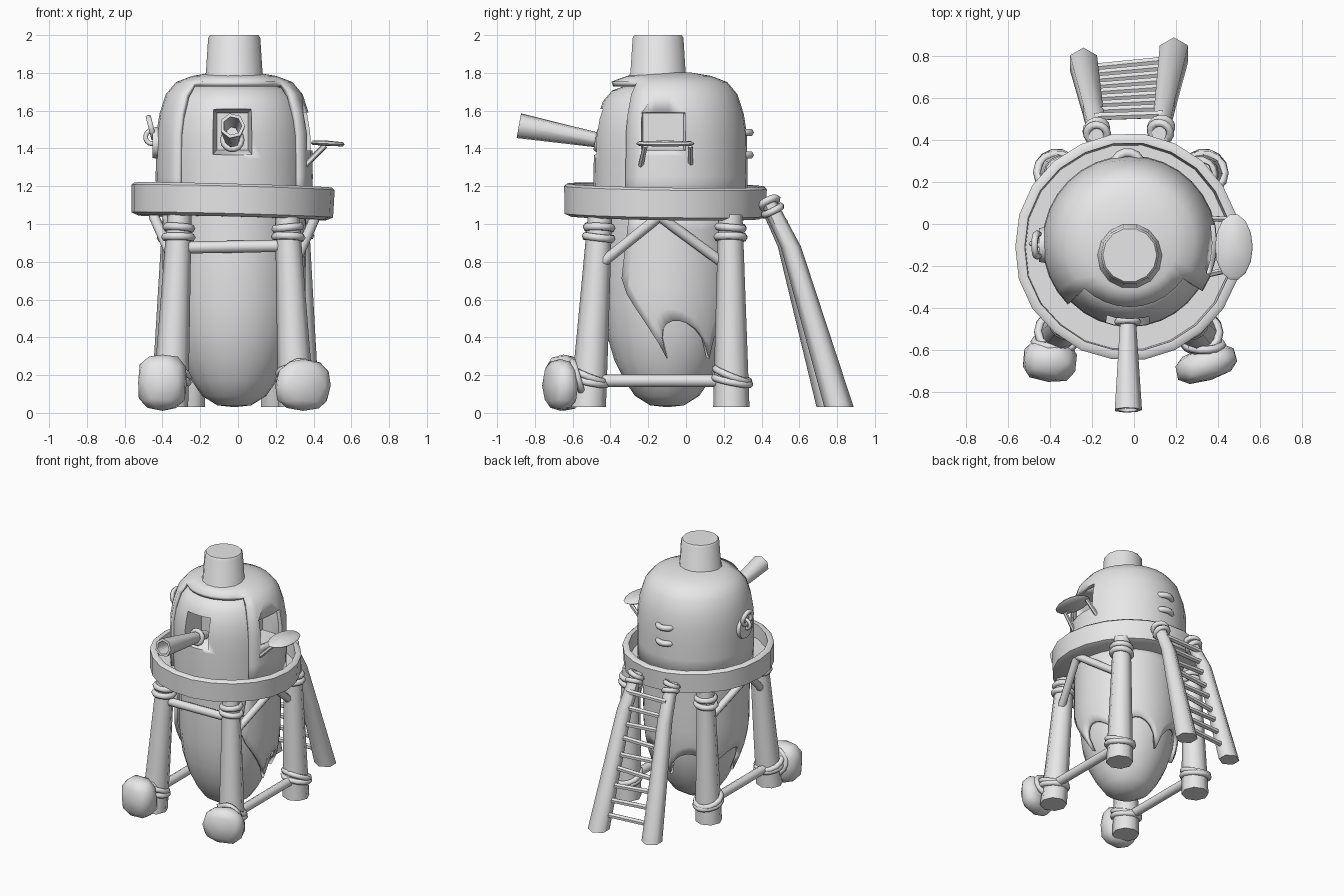
import bpy, bmesh, math, random
from mathutils import Vector, Matrix

if "Cube" in bpy.data.objects:
    bpy.data.objects.remove(bpy.data.objects["Cube"])

random.seed(4)
GREY = bpy.data.materials.new("plain grey")
GREY.diffuse_color = (0.8, 0.8, 0.8, 1)
GREY.use_nodes = True
GREY.node_tree.nodes["Principled BSDF"].inputs["Base Color"].default_value = GREY.diffuse_color
CX, CY = -0.02, -0.10


def finish(bm, name, angle=50):
    bmesh.ops.remove_doubles(bm, verts=bm.verts, dist=1e-5)
    bmesh.ops.recalc_face_normals(bm, faces=bm.faces)
    me = bpy.data.meshes.new(name)
    bm.to_mesh(me)
    bm.free()
    ob = bpy.data.objects.new(name, me)
    bpy.context.collection.objects.link(ob)
    me.materials.append(GREY)
    bpy.ops.object.select_all(action='DESELECT')
    ob.select_set(True)
    bpy.context.view_layer.objects.active = ob
    bpy.ops.object.shade_smooth_by_angle(angle=math.radians(angle))
    return ob


def skin(bm, rows, closed=True, keep=lambda i, j: True):
    """Join rows of points with quads."""
    vs = [[bm.verts.new(p) for p in row] for row in rows]
    n = len(vs[0])
    for i in range(len(vs) - 1):
        for j in range(n if closed else n - 1):
            k = (j + 1) % n
            if keep(i, j):
                bm.faces.new((vs[i][j], vs[i][k], vs[i + 1][k], vs[i + 1][j]))
    # collapse the poles into triangles
    bmesh.ops.remove_doubles(bm, verts=bm.verts, dist=1e-5)
    bmesh.ops.dissolve_degenerate(bm, edges=bm.edges, dist=1e-6)


def lathe(name, prof, n, loc, axis=(0, 0, 1), keep=lambda i, j: True, jitter=0.0, angle=50):
    q = Vector((0, 0, 1)).rotation_difference(Vector(axis))
    bm = bmesh.new()
    rows = []
    wob = [1 + random.uniform(-jitter, jitter) for _ in range(n)]
    for r, z in prof:
        rows.append([Vector(loc) + q @ Vector((r * wob[j] * math.cos(2 * math.pi * j / n),
                                               r * wob[j] * math.sin(2 * math.pi * j / n), z))
                     for j in range(n)])
    skin(bm, rows, True, keep)
    return finish(bm, name, angle)


def tube(name, a, b, r0, r1=None, n=8):
    d = Vector(b) - Vector(a)
    return lathe(name, [(0, 0), (r0, 0), (r1 or r0, d.length), (0, d.length)], n, a, d)


def post(name, path, n=8):
    """Upright pole with level ends; path points are x, y, z, radius."""
    bm = bmesh.new()
    path = [(*path[0][:3], 0)] + path + [(*path[-1][:3], 0)]
    skin(bm, [[(x + r * math.sin(2 * math.pi * j / n), y + r * math.cos(2 * math.pi * j / n), z)
               for j in range(n)] for x, y, z, r in path])
    return finish(bm, name, 62)


def ring(name, loc, axis, R, r, n=14, m=6):
    prof = [(R + r * math.cos(2 * math.pi * i / m), r * math.sin(2 * math.pi * i / m)) for i in range(m + 1)]
    return lathe(name, prof, n, loc, axis, angle=70)


def cutter(name, centre, size, axis, taper):
    """Hidden box, narrowed at its inner end, for cutting windows."""
    bm = bmesh.new()
    bmesh.ops.create_cube(bm, size=1)
    for v in bm.verts:
        inner = v.co.y > 0 if axis == 'y' else v.co.x < 0
        t = taper if inner else 1
        v.co = Vector([c * s * (1 if a == axis else t) for c, s, a in zip(v.co, size, 'xyz')]) + Vector(centre)
    ob = finish(bm, name)
    ob.hide_render = True
    ob.hide_viewport = True
    return ob


def cut(ob, tool):
    m = ob.modifiers.new("window", 'BOOLEAN')
    m.operation, m.object, m.solver = 'DIFFERENCE', tool, 'EXACT'


# Upper cabin: inner dome, and a hood over it that is open at the front
dome = [(0.398, 1.07), (0.402, 1.25), (0.40, 1.36), (0.398, 1.48), (0.382, 1.58), (0.35, 1.68),
        (0.30, 1.74), (0.22, 1.77), (0.12, 1.787), (0, 1.79)]
inner = lathe("inner_cabin", [(0, 1.07)] + [(r * 0.97, 1.07 + (z - 1.07) * 0.95) for r, z in dome],
              32, (CX, CY, 0))
hood = lathe("hood", dome, 32, (CX, CY + 0.01, 0), keep=lambda i, j: not (i < 6 and 20 <= j < 29))
sol = hood.modifiers.new("thickness", 'SOLIDIFY')
sol.thickness, sol.offset = 0.028, 0
gun_port = cutter("gun_port_cutter", (-0.03, -0.41, 1.49), (0.22, 0.24, 0.26), 'y', 0.75)
side_port = cutter("side_port_cutter", (0.34, -0.12, 1.49), (0.24, 0.24, 0.21), 'x', 0.9)
cut(inner, gun_port)
cut(inner, side_port)
cut(hood, side_port)

# Chimney
lathe("chimney", [(0, 1.72), (0.18, 1.75), (0.15, 1.80), (0.138, 1.985), (0.128, 2.0), (0, 2.0)],
      14, (-0.02, -0.148, 0))

# Cannon with hollow muzzle and collar
a, b = Vector((-0.03, -0.36, 1.425)), Vector((-0.03, -0.885, 1.52))
L = (b - a).length
lathe("cannon", [(0, 0), (0.033, 0), (0.068, L), (0.05, L), (0.03, L - 0.2), (0, L - 0.2)], 7, a, b - a, angle=55)
ring("cannon_collar", a.lerp(b, 0.2), b - a, 0.047, 0.018)

# Side awning with struts
aw = lathe("awning", [(0, -0.012), (0.9, -0.01), (1, 0), (0.9, 0.012), (0, 0.016)], 14, (0, 0, 0))
aw.data.transform(Matrix.Translation((0.475, -0.11, 1.425)) @ Matrix.Rotation(0.05, 4, 'Y')
                  @ Matrix.Diagonal((0.09, 0.158, 1, 1)))
for y in (-0.24, 0.025):
    tube("awning_strut", (0.35, y, 1.305), (0.46, y * 0.9, 1.415), 0.015, n=6)

# Hatch plate and shackle on the left, staples on the back
tube("hatch_plate", (-0.41, -0.10, 1.43), (-0.452, -0.10, 1.43), 0.088, 0.08, 12)
ring("shackle", (-0.46, -0.10, 1.51), (1, 0, 0.25), 0.055, 0.016)
ring("shackle_link", (-0.455, -0.10, 1.46), (0.2, 1, 0), 0.035, 0.013)
for z in (1.365, 1.485):
    ring("staple", (-0.03, 0.275, z), (0, 0, 1), 0.065, 0.022)

# Round platform with raised rim, tilted a little
deck = lathe("platform", [(0, -0.08), (0.50, -0.085), (0.535, -0.07), (0.54, 0.075), (0.525, 0.088),
                          (0.495, 0.085), (0.488, -0.02), (0, -0.02)], 22, (0, 0, 0), jitter=0.006)
deck.data.transform(Matrix.Translation((-0.03, -0.11, 1.118)) @ Matrix.Rotation(0.026, 4, 'Y')
                    @ Matrix.Rotation(-0.015, 4, 'X'))

# Lower hull and its ragged outer shell
hull = [(0, 0.03), (0.09, 0.04), (0.17, 0.09), (0.225, 0.17), (0.28, 0.28), (0.32, 0.42),
        (0.342, 0.6), (0.345, 0.8), (0.345, 1.06), (0, 1.06)]
lathe("hull", hull, 20, (CX, CY, 0))


def hull_radius(z):
    for (r0, z0), (r1, z1) in zip(hull, hull[1:]):
        if z0 <= z <= z1:
            return r0 + (r1 - r0) * (z - z0) / (z1 - z0)
    return 0.345


bm = bmesh.new()
cols, steps, rows = 36, 9, []
for i in range(steps + 1):
    row = []
    for j in range(cols + 1):
        u = j / cols
        hem = 0.29 + 0.2 * abs(math.sin(u * math.pi * 4)) ** 0.6
        z = hem + (1.05 - hem) * i / steps
        swing = 40 * min(1, max(0, (z - 0.3) / 0.38)) - 8 * max(0, z - 0.7) / 0.35
        ang = math.radians(-swing + u * (180 + 2 * swing))
        r = hull_radius(z) + 0.022
        row.append((CX + r * math.cos(ang), CY + r * math.sin(ang), z))
    rows.append(row)
skin(bm, rows, closed=False)
shell = finish(bm, "outer_shell")
sol = shell.modifiers.new("thickness", 'SOLIDIFY')
sol.thickness, sol.offset = 0.025, 0

# Four legs with rope lashings: top x, y then foot x, y
legs = [("front", -0.31, -0.455, -0.36, -0.52), ("front", 0.26, -0.455, 0.31, -0.52),
        ("back", -0.335, 0.235, -0.365, 0.24), ("back", 0.31, 0.235, 0.335, 0.24)]
for kind, tx, ty, fx, fy in legs:
    post(kind + "_leg", [(fx, fy, 0.03, 0.096), (tx * 0.4 + fx * 0.6, ty * 0.4 + fy * 0.6, 0.42, 0.084),
                         (tx, ty, 1.05, 0.064)])
    d = Vector((tx - fx, ty - fy, 1.02))
    for z, R in ((0.93, 0.07), (0.98, 0.066)):
        p = Vector((fx, fy, 0.03)) + d * ((z - 0.03) / 1.02)
        ring("top_rope", p, d + Vector((random.uniform(-.1, .1), random.uniform(-.1, .1), 0)), R, 0.022)
    for z, tilt in ((0.17, 0.2), (0.20, 0.4)):
        ring("foot_rope", (fx, fy + 0.005, z), (0.1, tilt, 1), 0.096, 0.02)

# Cross braces
tube("front_brace", (-0.31, -0.465, 0.875), (0.27, -0.465, 0.885), 0.032)
for s, x in ((-1, -0.365), (1, 0.33)):
    tube("low_side_brace", (x, -0.52, 0.17), (x, 0.24, 0.17), 0.033)
    for y in (-0.45, 0.2):
        tube("slanted_brace", (x - s * 0.03, y, 0.79), (x + s * 0.08, -0.14, 1.04), 0.028)

# Boulders tied to the front legs
for loc, size, turn in (((-0.40, -0.65, 0.16), (0.135, 0.105, 0.155), -0.1),
                        ((0.345, -0.665, 0.145), (0.155, 0.08, 0.14), 0.3)):
    bm = bmesh.new()
    bmesh.ops.create_icosphere(bm, subdivisions=2, radius=1)
    for v in bm.verts:
        v.co = Vector([math.copysign(abs(c) ** 0.78, c) for c in v.co]) * random.uniform(0.95, 1.02)
    bm.transform(Matrix.Translation(loc) @ Matrix.Rotation(turn, 4, 'Z') @ Matrix.Diagonal((*size, 1)))
    finish(bm, "boulder", 60)
    ring("boulder_rope", (loc[0] * 0.97, loc[1] + 0.09, 0.19), (0, 1, 0.3), 0.085, 0.02)

# Ladder at the back
rails = [[(-0.175, 0.425, 1.12, 0.045), (-0.195, 0.54, 0.88, 0.054), (-0.24, 0.765, 0.03, 0.074)],
         [(0.125, 0.435, 1.12, 0.045), (0.145, 0.555, 0.88, 0.054), (0.19, 0.81, 0.03, 0.078)]]
for path in rails:
    post("ladder_rail", path[::-1], 6)
    top, mid = Vector(path[0][:3]), Vector(path[1][:3])
    for t, k in ((0.03, 0.3), (0.2, -0.2)):
        ring("ladder_rope", top.lerp(mid, t), (mid - top) + Vector((k * 0.2, 0, 0)), 0.048, 0.02)
for i in range(9):
    t = i / 8
    ends = [Vector(p[1][:3]).lerp(Vector(p[2][:3]), t * 1.02 - 0.13) for p in rails]
    wob = random.uniform(-0.012, 0.012)
    tube("ladder_rung", ends[0] + Vector((0, 0, wob + 0.02)), ends[1] - Vector((0, 0, wob - 0.02)), 0.02, n=6)
